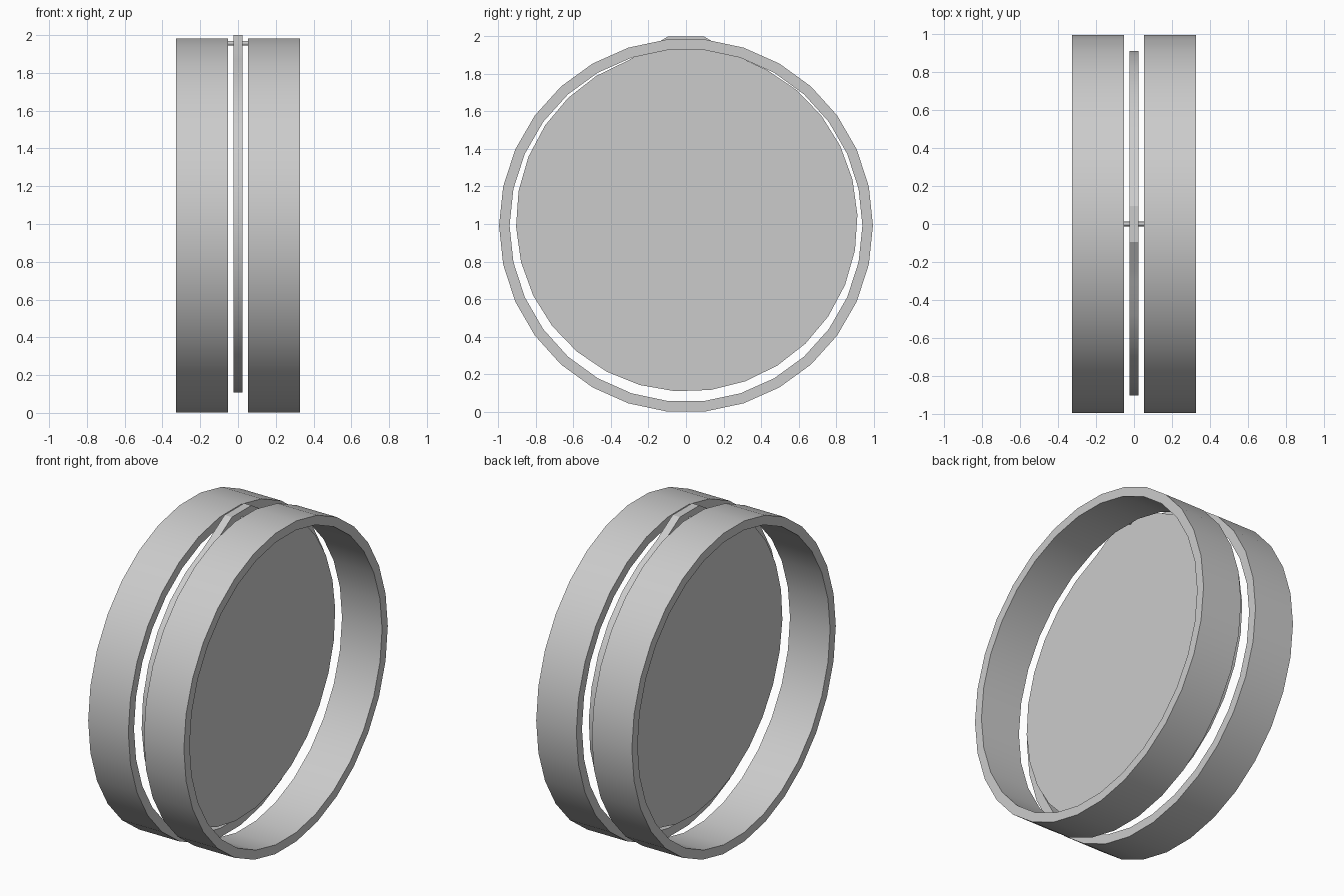
import bpy, bmesh
from math import sin, cos, radians

if "Cube" in bpy.data.objects:
    bpy.data.objects.remove(bpy.data.objects["Cube"])

SIDES = 30


def polygon(radius, cz, cy=0.0, phase=0.0):
    """Points (y, z) of a regular polygon."""
    step = 360 / SIDES
    return [(cy + radius * cos(radians(i * step + phase)),
             cz + radius * sin(radians(i * step + phase))) for i in range(SIDES)]


def finish(name, bm):
    bmesh.ops.recalc_face_normals(bm, faces=bm.faces[:])
    mesh = bpy.data.meshes.new(name)
    bm.to_mesh(mesh)
    bm.free()
    obj = bpy.data.objects.new(name, mesh)
    bpy.context.collection.objects.link(obj)
    bpy.ops.object.select_all(action='DESELECT')
    obj.select_set(True)
    bpy.context.view_layer.objects.active = obj
    bpy.ops.object.shade_smooth_by_angle(angle=radians(25))
    return obj


def ring(name, x0, x1):
    outer, inner = polygon(0.996, 0.992), polygon(0.94, 0.992)
    bm = bmesh.new()
    loops = [[bm.verts.new((x, y, z)) for y, z in pts]
             for x, pts in ((x0, outer), (x1, outer), (x1, inner), (x0, inner))]
    for k in range(4):
        a, b = loops[k], loops[(k + 1) % 4]
        for i in range(SIDES):
            j = (i + 1) % SIDES
            bm.faces.new((a[i], a[j], b[j], b[i]))
    return finish(name, bm)


def plate(name, outline, half):
    bm = bmesh.new()
    face = bm.faces.new([bm.verts.new((-half, y, z)) for y, z in outline])
    new = bmesh.ops.extrude_face_region(bm, geom=[face], use_keep_orig=True)
    verts = [v for v in new['geom'] if isinstance(v, bmesh.types.BMVert)]
    bmesh.ops.translate(bm, verts=verts, vec=(2 * half, 0, 0))
    return finish(name, bm)


# Two pipe collars either side of the flap
ring("left_collar", -0.327, -0.053)
ring("right_collar", 0.053, 0.327)

# Hanging flap disc with a sloped hinge tab on top
disc = polygon(0.91, 1.017, 0.004, 2)
right = [p for p in disc[:SIDES // 4] if p[0] > 0.29]
rest = [p for p in disc[SIDES // 4:] if p[0] < -0.29 or p[1] < 1.0]
tab = [(0.25, 1.905), (0.095, 2.0), (-0.095, 2.0), (-0.25, 1.905)]
plate("flap", right + tab + rest, 0.025)

# Hinge pin joining the flap to both collars
bpy.ops.mesh.primitive_cylinder_add(vertices=16, radius=0.012, depth=0.11,
                                    location=(0, 0, 1.957),
                                    rotation=(0, radians(90), 0))
bpy.context.object.name = "hinge_pin"
bpy.ops.object.shade_smooth_by_angle(angle=radians(30))
